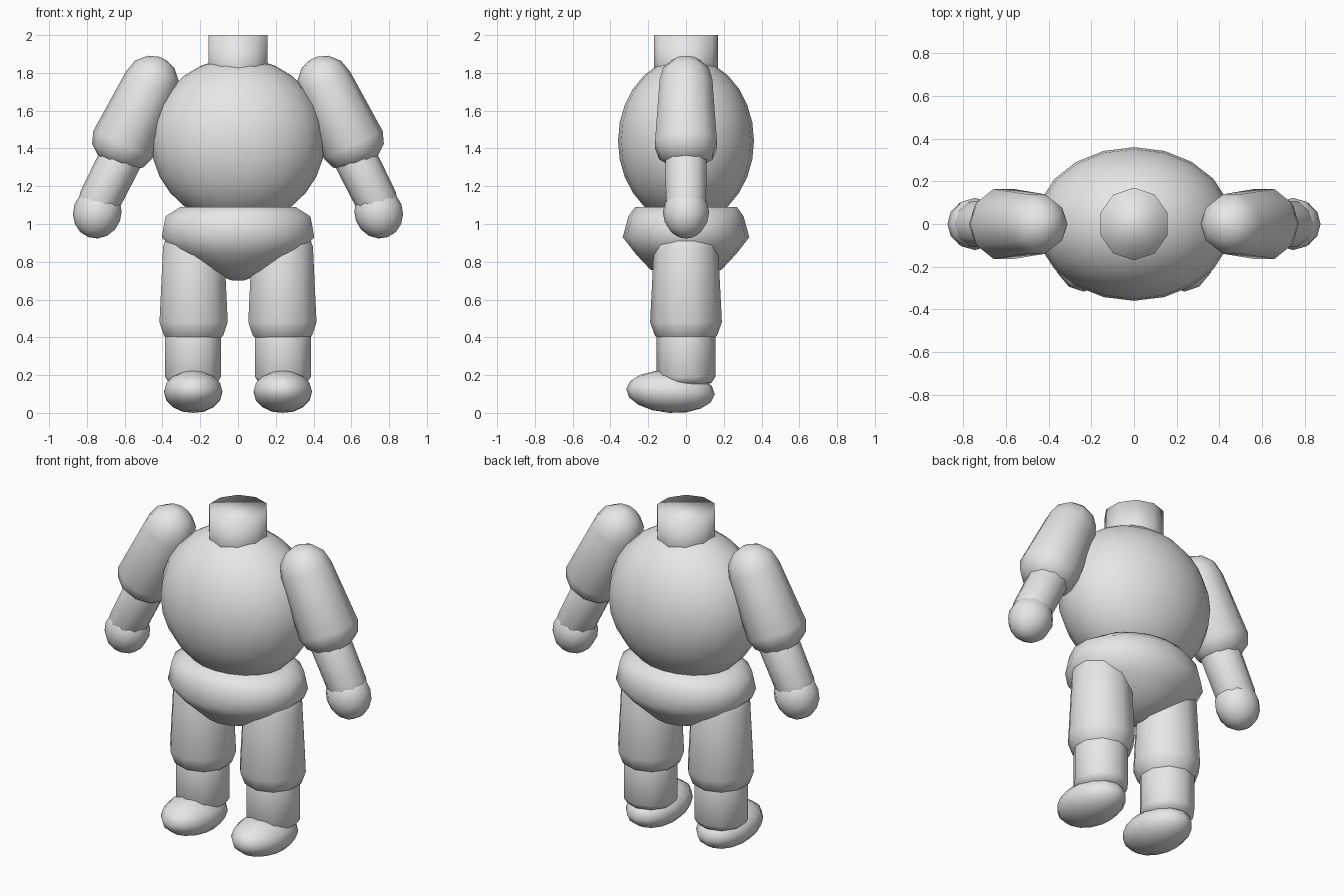
import bpy, bmesh, math
from mathutils import Vector, Matrix

cube = bpy.data.objects.get("Cube")
if cube:
    bpy.data.objects.remove(cube, do_unlink=True)

grey = bpy.data.materials.new("light_grey")
grey.use_nodes = True
grey.diffuse_color = (0.8, 0.8, 0.8, 1)
grey.node_tree.nodes["Principled BSDF"].inputs["Base Color"].default_value = (0.8, 0.8, 0.8, 1)


def finish(name, bm):
    """Turn a bmesh into a smooth shaded object."""
    bmesh.ops.recalc_face_normals(bm, faces=bm.faces)
    for f in bm.faces:
        f.smooth = True
    mesh = bpy.data.meshes.new(name)
    bm.to_mesh(mesh)
    bm.free()
    mesh.materials.append(grey)
    obj = bpy.data.objects.new(name, mesh)
    bpy.context.collection.objects.link(obj)
    return obj


def ball(name, centre, radii, segments, rings, tilt=0, axis="Y"):
    bm = bmesh.new()
    bmesh.ops.create_uvsphere(bm, u_segments=segments, v_segments=rings, radius=1)
    place = Matrix.Translation(centre) @ Matrix.Rotation(tilt, 4, axis)
    bm.transform(place @ Matrix.Diagonal((*radii, 1)))
    return finish(name, bm)


def loft(bm, rings, sides):
    """Skin rings of (height, x radius, y radius) and cap both ends."""
    loops = []
    for h, rx, ry in rings:
        loops.append([bm.verts.new((rx * math.cos(a), ry * math.sin(a), h))
                      for a in (2 * math.pi * (i + 0.5) / sides for i in range(sides))])
    for low, high in zip(loops, loops[1:]):
        for i in range(sides):
            j = (i + 1) % sides
            bm.faces.new((low[i], low[j], high[j], high[i]))
    bm.faces.new(loops[0])
    bm.faces.new(loops[-1])


def limb(name, start, end, r0, r1, round0=1.0, round1=1.0, sides=10):
    """Tapered rod with domed ends."""
    start, end = Vector(start), Vector(end)
    length = (end - start).length
    dome = [math.radians(a) for a in (82, 58, 30, 0)]
    rings = [(-r0 * round0 * math.sin(a), r0 * math.cos(a)) for a in dome]
    rings += [(length + r1 * round1 * math.sin(a), r1 * math.cos(a)) for a in reversed(dome)]
    bm = bmesh.new()
    loft(bm, [(h, r, r) for h, r in rings], sides)
    turn = (end - start).to_track_quat("Z", "Y").to_matrix().to_4x4()
    bm.transform(Matrix.Translation(start) @ turn)
    return finish(name, bm)


# Trunk
ball("torso", (0, 0, 1.44), (0.46, 0.36, 0.44), 20, 14)

bm = bmesh.new()
loft(bm, [(1.7, 0.165, 0.17), (2.0, 0.165, 0.17)], 10)
finish("neck", bm)

bm = bmesh.new()
loft(bm, [(0.70, 0.03, 0.03), (0.76, 0.19, 0.19), (0.84, 0.33, 0.265),
          (0.93, 0.41, 0.335), (1.04, 0.39, 0.305), (1.09, 0.31, 0.27)], 18)
finish("pelvis", bm)

# Arms and legs, mirrored across the middle
for side, s in (("left", 1), ("right", -1)):
    limb(side + "_upper_arm", (s * 0.46, 0, 1.745), (s * 0.61, 0, 1.42), 0.147, 0.172, 1.0, 0.75)
    limb(side + "_forearm", (s * 0.62, 0, 1.35), (s * 0.735, 0, 1.12), 0.115, 0.112)
    ball(side + "_hand", (s * 0.745, 0, 1.06), (0.128, 0.122, 0.138), 12, 8, s * -0.35)
    limb(side + "_thigh", (s * 0.235, 0, 0.88), (s * 0.235, 0, 0.48), 0.17, 0.19, 0.7, 0.75)
    limb(side + "_shin", (s * 0.238, 0, 0.46), (s * 0.238, 0, 0.19), 0.155, 0.155, 0.5, 0.4)
    ball(side + "_foot", (s * 0.237, -0.082, 0.112), (0.158, 0.235, 0.112), 14, 8, -0.06, "X")
